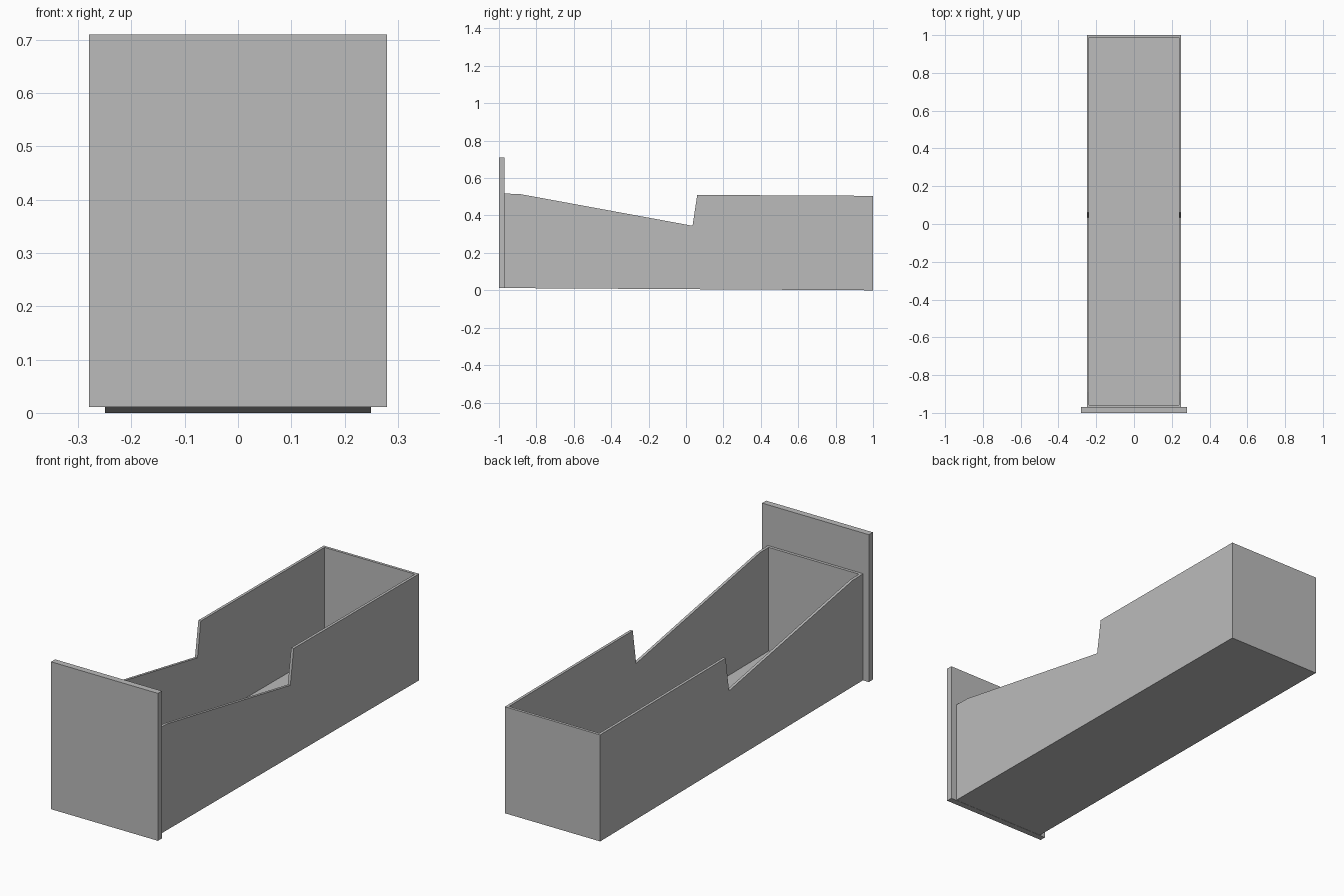
import bpy
import bmesh

cube = bpy.data.objects.get("Cube")
if cube:
    bpy.data.objects.remove(cube, do_unlink=True)

grey = bpy.data.materials.new("plain grey")
grey.use_nodes = True
grey.diffuse_color = (0.5, 0.5, 0.5, 1)
grey.node_tree.nodes["Principled BSDF"].inputs["Base Color"].default_value = (0.5, 0.5, 0.5, 1)


def prism(name, profile, half_width):
    """Extrude a (y, z) side profile symmetrically across x."""
    bm = bmesh.new()
    face = bm.faces.new([bm.verts.new((-half_width, y, z)) for y, z in profile])
    ext = bmesh.ops.extrude_face_region(bm, geom=[face])
    moved = [v for v in ext["geom"] if isinstance(v, bmesh.types.BMVert)]
    bmesh.ops.translate(bm, verts=moved, vec=(2 * half_width, 0, 0))
    bmesh.ops.recalc_face_normals(bm, faces=bm.faces)
    mesh = bpy.data.meshes.new(name)
    bm.to_mesh(mesh)
    bm.free()
    mesh.materials.append(grey)
    obj = bpy.data.objects.new(name, mesh)
    bpy.context.collection.objects.link(obj)
    return obj


FRONT, BACK, WALL = -0.97, 1.0, 0.013

# Drawer box: long body with a sloping cut-out in both sides
drawer_box = prism("drawer_box", [
    (FRONT, 0.012), (BACK, 0.0), (BACK, 0.505), (0.06, 0.51),
    (0.035, 0.345), (-0.89, 0.515), (FRONT, 0.517)], 0.25)

# Hollow interior, open at the top
cavity = prism("cavity_cutter", [
    (FRONT + WALL, 0.012 + WALL), (BACK - WALL, WALL),
    (BACK - WALL, 0.8), (FRONT + WALL, 0.8)], 0.25 - WALL)
cavity.hide_render = True
hollow = drawer_box.modifiers.new("hollow", 'BOOLEAN')
hollow.operation = 'DIFFERENCE'
hollow.solver = 'EXACT'
hollow.object = cavity
bpy.context.view_layer.update()
evaluated = drawer_box.evaluated_get(bpy.context.evaluated_depsgraph_get())
drawer_box.data = bpy.data.meshes.new_from_object(evaluated)
drawer_box.modifiers.clear()
bpy.data.objects.remove(cavity, do_unlink=True)

# Front panel, wider and taller than the box
prism("front_panel", [(-1, 0.011), (FRONT, 0.011), (FRONT, 0.71), (-1, 0.71)], 0.28)
